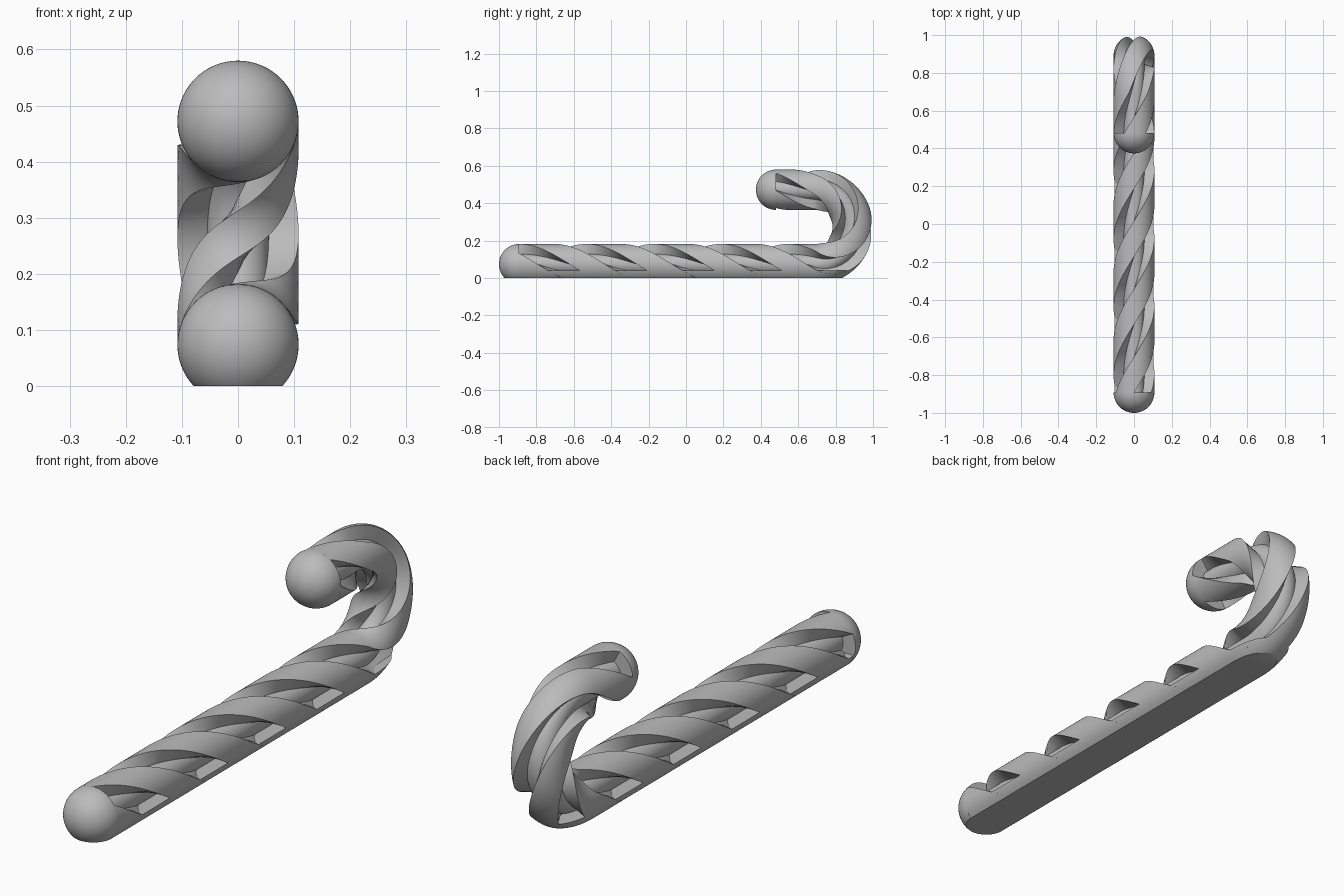
import bpy, bmesh, math
from mathutils import Vector

R, CORE, BEND = 0.108, 0.055, 0.199      # tube, groove floor and bend radii
Z0, FLOOR = 0.074, 0.04                  # rod axis height, top of solid base
Y_START, Y_BEND, Y_END = -0.892, 0.693, 0.482
LOWER = Y_BEND - Y_START
ARC = math.pi * BEND
TOTAL = LOWER + ARC + Y_BEND - Y_END
TWIST = math.radians(-808)
GROOVE = math.radians(57)

if "Cube" in bpy.data.objects:
    bpy.data.objects.remove(bpy.data.objects["Cube"])

grey = bpy.data.materials.new("grey")
grey.use_nodes = True
grey.diffuse_color = (0.5, 0.5, 0.5, 1)
grey.node_tree.nodes["Principled BSDF"].inputs["Base Color"].default_value = (0.5, 0.5, 0.5, 1)


def frame(s):
    """Point on the hooked axis, and the normal pointing into the hook."""
    if s < LOWER:
        return Vector((0, Y_START + s, Z0)), Vector((0, 0, 1))
    a = min((s - LOWER) / BEND, math.pi)
    normal = Vector((0, -math.sin(a), math.cos(a)))
    point = Vector((0, Y_BEND, Z0 + BEND)) - normal * BEND
    point.y -= max(0, s - LOWER - ARC)
    return point, normal


def sweep(profile, length, twist, steps):
    """Carry a polar profile along the axis while turning it."""
    bm = bmesh.new()
    rings = []
    for i in range(steps + 1):
        s = length * i / steps
        point, normal = frame(s)
        turn = twist * s / TOTAL
        rings.append([bm.verts.new(point + Vector((r * math.cos(a + turn), 0, 0))
                                   + normal * r * math.sin(a + turn)) for a, r in profile])
    n = len(profile)
    for low, high in zip(rings, rings[1:]):
        for j in range(n):
            k = (j + 1) % n
            bm.faces.new((low[j], low[k], high[k], high[j]))
    bm.faces.new(rings[0][::-1])
    bm.faces.new(rings[-1])
    return bm


def slice_off(bm, z, up):
    """Remove what lies beyond a level plane and close the cut."""
    cut = bmesh.ops.bisect_plane(bm, geom=bm.verts[:] + bm.edges[:] + bm.faces[:], dist=1e-6,
                                 plane_co=(0, 0, z), plane_no=(0, 0, up), clear_outer=True)
    edges = [e for e in cut["geom_cut"] if isinstance(e, bmesh.types.BMEdge)]
    if edges:
        bmesh.ops.contextual_create(bm, geom=edges)


def finish(bm, name):
    bmesh.ops.recalc_face_normals(bm, faces=bm.faces[:])
    mesh = bpy.data.meshes.new(name)
    bm.to_mesh(mesh)
    bm.free()
    mesh.materials.append(grey)
    ob = bpy.data.objects.new(name, mesh)
    bpy.context.collection.objects.link(ob)
    bpy.ops.object.select_all(action='DESELECT')
    ob.select_set(True)
    bpy.context.view_layer.objects.active = ob
    bpy.ops.object.shade_smooth_by_angle(angle=math.radians(30))


# Twisted rod: three ribs with three radial grooves
third = 2 * math.pi / 3
profile = []
for k in range(3):
    start = math.pi / 2 + k * third
    rib = third - GROOVE
    profile += [(start + rib * i / 12, R) for i in range(13)]
    profile += [(start + rib + GROOVE * i / 8, CORE) for i in range(9)]
rod = sweep(profile, TOTAL, TWIST, 200)
bmesh.ops.triangulate(rod, faces=[f for f in rod.faces if len(f.verts) > 4])
bmesh.ops.bisect_plane(rod, geom=rod.verts[:] + rod.edges[:] + rod.faces[:], dist=1e-6,
                       plane_co=(0, 0, 0.001), plane_no=(0, 0, -1), clear_outer=True)
finish(rod, "twisted_rod")

# Solid base that fills the grooves and gives a flat underside
circle = [(2 * math.pi * i / 64, R - 0.0004) for i in range(64)]
base = sweep(circle, LOWER + ARC / 2, 0, 120)
slice_off(base, FLOOR, 1)
slice_off(base, 0, -1)
finish(base, "flat_base")

# Rounded ends: half balls closing both ends of the rod
for name, y, z in (("lower_end", Y_START, Z0), ("upper_end", Y_END, Z0 + 2 * BEND)):
    ball = bmesh.new()
    bmesh.ops.create_uvsphere(ball, u_segments=64, v_segments=32, radius=R)
    cut = bmesh.ops.bisect_plane(ball, geom=ball.verts[:] + ball.edges[:] + ball.faces[:],
                                 plane_co=(0, 0, 0), plane_no=(0, 1, 0), clear_outer=True)
    rim = [e for e in cut["geom_cut"] if isinstance(e, bmesh.types.BMEdge)]
    bmesh.ops.contextual_create(ball, geom=rim)
    bmesh.ops.translate(ball, verts=ball.verts[:], vec=(0, y, z))
    slice_off(ball, 0, -1)
    finish(ball, name)
